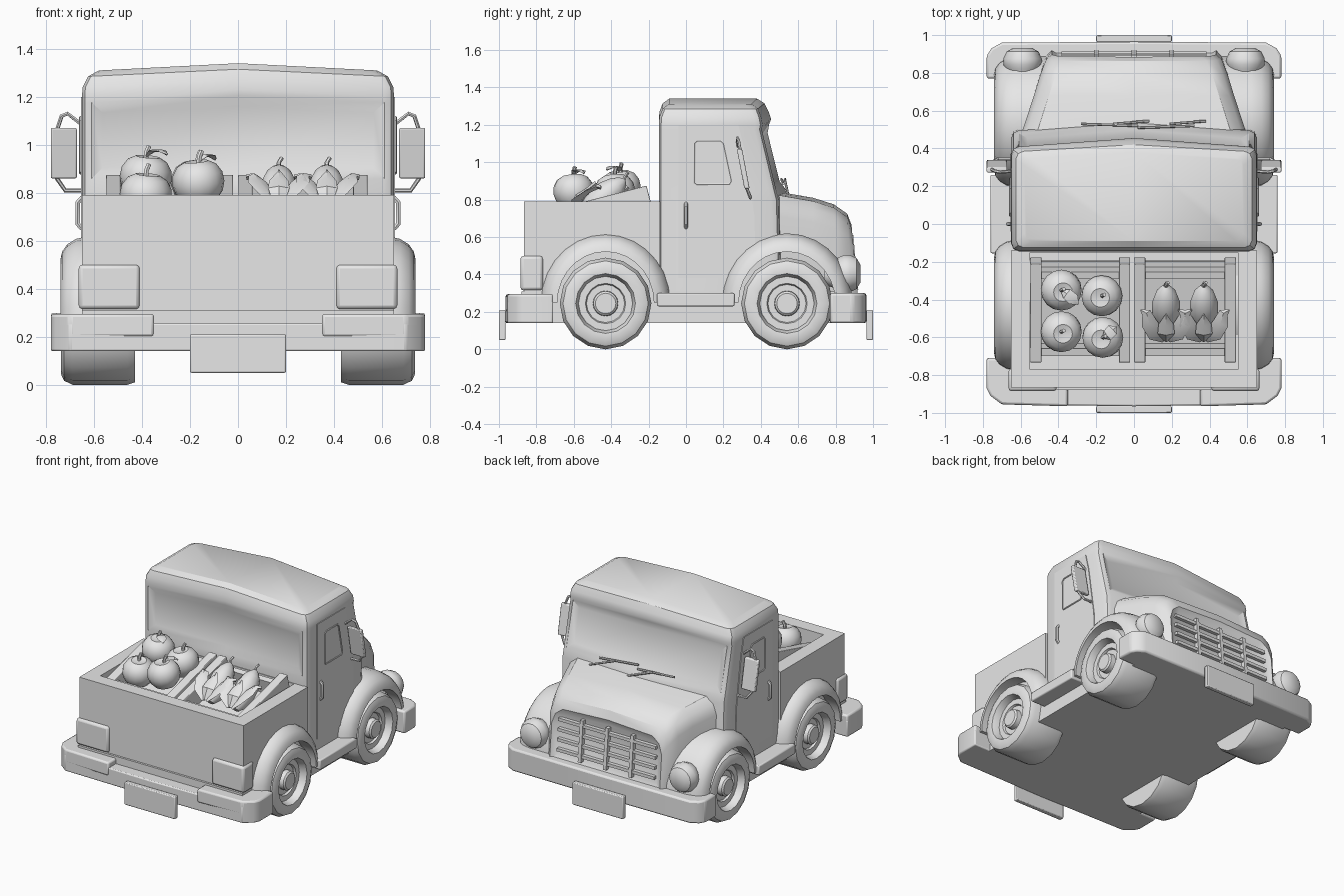
import bpy, bmesh, math
from mathutils import Vector, Matrix, Euler

if "Cube" in bpy.data.objects:
    bpy.data.objects.remove(bpy.data.objects["Cube"])

grey = bpy.data.materials.new("plain_grey")
grey.diffuse_color = (0.8, 0.8, 0.8, 1)
grey.use_nodes = True
grey.node_tree.nodes["Principled BSDF"].inputs["Base Color"].default_value = grey.diffuse_color


def add_object(name, me):
    ob = bpy.data.objects.new(name, me)
    bpy.context.collection.objects.link(ob)
    me.materials.clear()
    me.materials.append(grey)
    return ob


def loft(name, rings, matrix=None, split=0, bevel=0):
    """Skin a list of equal closed rings and cap both ends."""
    bm = bmesh.new()
    vs = [[bm.verts.new(p) for p in r] for r in rings]
    n = len(rings[0])
    for a, b in zip(vs, vs[1:]):
        for i in range(n):
            bm.faces.new((a[i], a[(i + 1) % n], b[(i + 1) % n], b[i]))
    for r in (vs[0], vs[-1]):
        if split:
            bm.faces.new(r[:split + 1])
            bm.faces.new(r[split:] + r[:1])
        else:
            bm.faces.new(r)
    if matrix:
        bm.transform(matrix)
    bmesh.ops.recalc_face_normals(bm, faces=bm.faces)
    me = bpy.data.meshes.new(name)
    bm.to_mesh(me)
    bm.free()
    ob = add_object(name, me)
    if bevel:
        m = ob.modifiers.new("bevel", 'BEVEL')
        m.width, m.segments = bevel, 2
    return ob


def prism(name, pts, axis, a, b, bevel=0):
    put = {'x': lambda u, v, t: (t, u, v), 'y': lambda u, v, t: (u, t, v),
           'z': lambda u, v, t: (u, v, t)}[axis]
    return loft(name, [[put(u, v, t) for u, v in pts] for t in (a, b)], bevel=bevel)


def box(name, x, y, z, bevel=0, matrix=None):
    rings = [[(x[0], y[0], h), (x[1], y[0], h), (x[1], y[1], h), (x[0], y[1], h)] for h in z]
    return loft(name, rings, matrix, bevel=bevel)


def lathe(name, prof, n, matrix):
    """Turn (radius, height) points around local z."""
    return loft(name, [[(r * math.cos(2 * math.pi * i / n), r * math.sin(2 * math.pi * i / n), h)
                        for i in range(n)] for r, h in prof], matrix)


def tube(name, pts, r, cyclic=False):
    cu = bpy.data.curves.new(name, 'CURVE')
    cu.dimensions, cu.bevel_depth, cu.bevel_resolution, cu.use_fill_caps = '3D', r, 1, True
    sp = cu.splines.new('POLY')
    sp.points.add(len(pts) - 1)
    for p, q in zip(sp.points, pts):
        p.co = (*q, 1)
    sp.use_cyclic_u = cyclic
    tmp = bpy.data.objects.new(name + "_path", cu)
    bpy.context.collection.objects.link(tmp)
    me = bpy.data.meshes.new_from_object(tmp)
    bpy.data.objects.remove(tmp)
    return add_object(name, me)


def leaf(name, path, widths, thick=0.006):
    """Thin leaf of diamond section along a path."""
    rings = []
    for i, p in enumerate(path):
        p = Vector(p)
        t = (Vector(path[min(i + 1, len(path) - 1)]) - Vector(path[max(i - 1, 0)])).normalized()
        side = t.cross(Vector((0, 0, 1))).normalized()
        up = side.cross(t)
        w = widths[i]
        rings.append([p + side * w, p + up * thick, p - side * w, p - up * thick])
    return loft(name, rings)


def recess(ob, test, thickness, depth):
    bm = bmesh.new()
    bm.from_mesh(ob.data)
    bm.normal_update()
    bmesh.ops.inset_region(bm, faces=[f for f in bm.faces if test(f)], thickness=thickness,
                           depth=depth, use_even_offset=True, use_boundary=True)
    bm.to_mesh(ob.data)
    bm.free()


def mirrored(half):
    """Close a right-hand outline that starts and ends on x = 0."""
    return half + [(-p[0], *p[1:]) for p in half[-2:0:-1]]


# Chassis and cargo bed
box("chassis", (-0.65, 0.65), (-0.88, 0.88), (0.14, 0.31))
rect = lambda x, y0, y1, z: [(-x, y0, z), (x, y0, z), (x, y1, z), (-x, y1, z)]
loft("cargo_bed", [rect(0.65, -0.865, -0.14, 0.25), rect(0.65, -0.865, -0.14, 0.79),
                   rect(0.55, -0.77, -0.15, 0.79), rect(0.55, -0.77, -0.15, 0.58)])


# Cab: stacked outlines with a pointed front and a ridged roof
def cab_ring(z, hw, yb, yf, bow, ridge, c=0.04):
    half = [(0, yb), (hw - c, yb), (hw - .3 * c, yb + .3 * c), (hw, yb + c), (hw, yf - c),
            (hw - .3 * c, yf - .3 * c), (hw - c, yf), (0, yf + bow)]
    return mirrored([(x, y, z + ridge * (1 - x / hw)) for x, y in half])


cab = loft("cab", [cab_ring(*a) for a in (
    (0.25, .65, -.145, .51, .03, 0), (0.80, .65, -.145, .495, .05, 0),
    (0.86, .65, -.145, .48, .05, 0), (1.175, .65, -.145, .405, .04, .03),
    (1.20, .65, -.145, .41, .045, .03), (1.24, .648, -.142, .402, .04, .03),
    (1.285, .625, -.125, .385, .035, .03), (1.31, .58, -.09, .35, .03, .03))], split=7)
recess(cab, lambda f: abs(f.normal.y) > 0.6 and abs(f.calc_center_median().x) < 0.45
       and 0.9 < f.calc_center_median().z < 1.12, 0.045, -0.02)


# Hood with recessed grille
def hood_ring(y, hw, zt, lean):
    half = [(0, 0.28), (hw, 0.28), (hw, zt - .13), (hw - .025, zt - .06), (hw - .08, zt - .018), (0, zt)]
    return mirrored([(x, y + lean * (zt - z), z) for x, z in half])


hood = loft("hood", [hood_ring(*a) for a in (
    (.45, .605, .85, 0), (.68, .53, .81, 0), (.79, .495, .775, .03),
    (.862, .465, .725, .06), (.885, .435, .665, .09))])
recess(hood, lambda f: f.normal.y > 0.8 and len(f.verts) > 4, 0.045, -0.025)
front_y = lambda z: 0.885 + 0.09 * (0.665 - z)
for i in range(4):
    z = 0.36 + 0.07 * i
    box("grille_slat", (-0.385, 0.385), (front_y(z) - .03, front_y(z)), (z - .011, z + .011))
for x in (-0.2, 0, 0.2):
    prism("grille_post", [(front_y(z) + d, z) for z, d in
                          ((.32, -.03), (.32, .005), (.61, .005), (.61, -.03))],
          'x', x - 0.012, x + 0.012)

# Bumpers and plates
prism("front_bumper", mirrored([(0, .75), (.72, .77), (.78, .77), (.78, .89), (.755, .93), (.70, .96), (0, .965)]),
      'z', 0.14, 0.30, 0.012)
prism("rear_bumper", mirrored([(0, -.71), (.78, -.71), (.78, -.87), (.76, -.91), (.70, -.955), (0, -.965)]),
      'z', 0.14, 0.257, 0.008)
for y in (-0.982, 0.982):
    box("number_plate", (-0.2, 0.2), (y - .018, y + .018), (0.05, 0.21), 0.006)

RX = Matrix.Rotation(math.pi / 2, 4, 'Y')
wheel_prof = [(.235, .43), (.245, .46), (.245, .69), (.228, .725), (.20, .738), (.16, .735),
              (.15, .71), (.145, .685), (.108, .685), (.102, .67), (.068, .67), (.066, .705), (.055, .715)]
fender_prof = [(.37, .30), (.37, .62), (.358, .675), (.335, .712), (.305, .733), (.272, .74), (.272, .45), (.272, .30)]

for s in (-1, 1):
    flip = Matrix.Diagonal((s, 1, 1, 1))
    # Wheels and fenders
    for yc in (-0.43, 0.54):
        lathe("wheel", wheel_prof, 16, flip @ Matrix.Translation((0, yc, 0.245)) @ RX)
        loft("fender", [[(s * x, yc + .95 * r * math.cos(a), 0.25 + r * math.sin(a)) for r, x in fender_prof]
                        for a in [math.pi * k / 14 for k in range(15)]])
    # Raised bumper ends and tail lights
    prism("bumper_end", [(s * x, y) for x, y in ((.35, -.71), (.78, -.71), (.78, -.87), (.76, -.91),
                                               (.70, -.955), (.35, -.965))], 'z', 0.2, 0.295, 0.012)
    box("tail_light", sorted((s * .41, s * .664)), (-.885, -.765), (.315, .50), 0.016)
    # Headlights
    lathe("headlight", [(.06, .74), (.09, .82), (.102, .845), (.102, .875), (.085, .912), (.05, .932)], 14,
          Matrix.Translation((s * .59, 0, .405)) @ Matrix.Rotation(-math.pi / 2, 4, 'X'))
    # Running boards
    box("running_board", sorted((s * .6, s * .76)), (-.155, .26), (.23, .30), 0.008)
    # Doors with framed windows and handles
    prism("door", [(-.04, .38), (-.04, 1.2), (.28, 1.2), (.31, 1.08), (.365, .72), (.37, .55), (.3, .5), (.25, .38)],
          'x', s * .64, s * .655)
    tube("door_window_frame", [(s * .656, y, z) for y, z in
                               ((.045, .89), (.045, 1.10), (.06, 1.115), (.185, 1.115), (.2, 1.10),
                                (.242, .9), (.232, .882), (.058, .882))], .006, True)
    tube("door_handle", [(s * x, 0, z) for x, z in ((.65, .78), (.668, .76), (.668, .67), (.65, .65))], .011)
    # Mirrors on bent brackets
    tube("mirror_bracket", [(s * x, y, z) for x, y, z in
                            ((.645, .28, 1.08), (.71, .275, 1.13), (.735, .28, 1.12), (.755, .29, 1.06),
                             (.755, .325, .86), (.72, .345, .81), (.645, .345, .81))], .009)
    prism("mirror", [(.272, 1.07), (.30, 1.07), (.34, .86), (.312, .86)], 'x', s * .672, s * .78, 0.006)
    # Wipers
    x0 = -0.02 if s < 0 else 0.28
    tube("wiper_blade", [(x0 - .26, .51 + .02 * (s < 0), .91), (x0 + .04, .52, .885)], .007)
    tube("wiper_arm", [(x0 + .1, .545, .83), (x0 - .09, .53, .90)], .007)

# Tilted crates
tilt = Matrix.Translation((0, -0.455, 0.74)) @ Matrix.Rotation(math.radians(14.5), 4, 'X')
for a, b in ((-.55, -.02), (.0, .54)):
    for x in (a, b - .06):
        box("crate_side", (x, x + .06), (-.27, .27), (-.07, .07), 0.004, tilt)
    for y in (-.22, .20):
        box("crate_end", (a + .03, b - .03), (y - .02, y + .02), (-.07, .045), 0, tilt)
    box("crate_floor", (a + .02, b - .02), (-.25, .25), (-.08, -.06), 0, tilt)

# Round fruit with stems and leaves
fruit = [(.03, -.085), (.07, -.075), (.098, -.04), (.109, 0), (.104, .04), (.082, .075), (.05, .092), (.02, .085)]
for k, (x, y, z, s) in enumerate(((-.385, -.35, .86, 1), (-.17, -.38, .84, 1), (-.385, -.57, .785, 1), (-.165, -.60, .84, 1))):
    lathe("fruit", fruit, 16, Matrix.Translation((x, y, z)) @ Euler((.12, .1 * (-1) ** k, 0)).to_matrix().to_4x4())
    tube("fruit_stem", [(x, y, z + .075), (x + .004, y, z + .11), (x + .014, y + .006, z + .135)], .011)
    if k in (0, 3):
        d = 1 if k == 0 else .8
        leaf("fruit_leaf", [(x, y, z + .09), (x + .03 * d, y - .02 + .03 * (k > 0), z + .115),
                            (x + .065 * d, y - .05 + .09 * (k > 0), z + .115),
                            (x + .09 * d, y - .075 + .13 * (k > 0), z + .1)], [.006, .03, .032, .004])

# Corn cobs with husks
cob = [(.025, -.16), (.055, -.12), (.075, -.04), (.074, .03), (.055, .09), (.03, .125), (.012, .14)]
for x in (.17, .37):
    axis = Vector((0, .2, .17)).to_track_quat('Z', 'X').to_matrix().to_4x4()
    lathe("corn_cob", cob, 12, Matrix.Translation((x, -.435, .815)) @ axis)
    tube("corn_tip", [(x, -.335, .895), (x, -.325, .925), (x + .012, -.31, .945)], .009)
    for s in (-1, 1):
        leaf("corn_husk", [(x + s * .01, -.61, .745), (x + s * .055, -.58, .80), (x + s * .09, -.525, .845),
                           (x + s * .105, -.47, .87), (x + s * .135, -.455, .865)], [.02, .045, .042, .025, .004], .012)
    leaf("corn_husk_front", [(x, -.615, .75), (x, -.58, .82), (x, -.53, .85), (x, -.48, .89)], [.02, .045, .04, .004], .012)
    leaf("corn_husk_back", [(x, -.50, .72), (x, -.42, .76), (x, -.36, .82), (x, -.31, .87)], [.02, .045, .04, .004], .012)

# Smooth shading with crisp edges
for ob in bpy.context.scene.objects:
    ob.data.shade_smooth()
    ob.data.set_sharp_from_angle(angle=math.radians(32))
